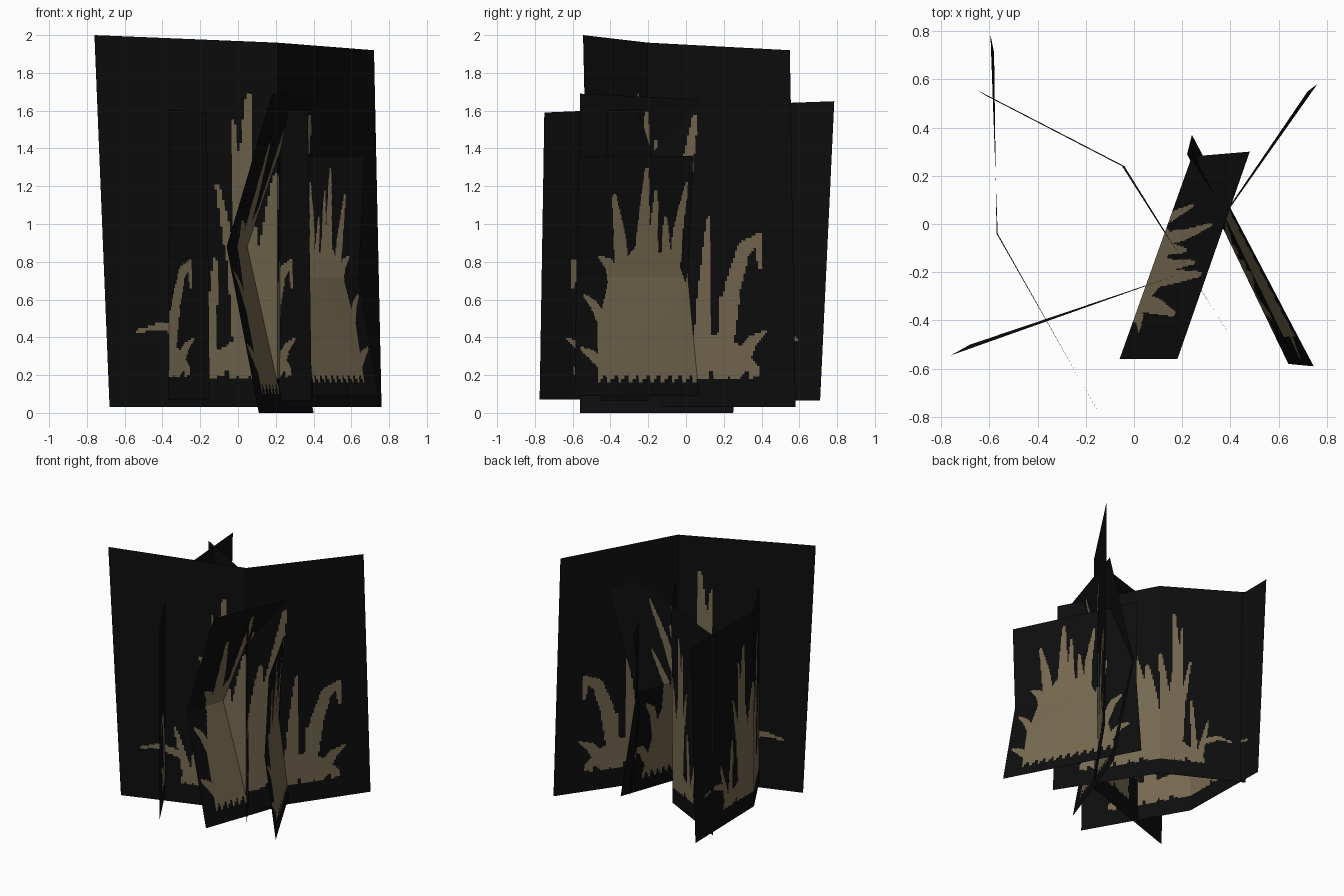
import bpy
from mathutils import Vector

if "Cube" in bpy.data.objects:
    bpy.data.objects.remove(bpy.data.objects["Cube"])


def material(name, rgb):
    m = bpy.data.materials.new(name)
    m.diffuse_color = (*rgb, 1)
    m.use_nodes = True
    m.node_tree.nodes["Principled BSDF"].inputs["Base Color"].default_value = m.diffuse_color
    return m


BLACK = material("card black", (0.004, 0.004, 0.004))
TAN = material("dry grass tan", (0.18, 0.14, 0.08))
N = 140  # cells per card side

# Grass pictures in card space: u -1..1 across, v 0..1 up.
# Each blade: half width at the root, then a path from root to tip.
CLUMP = [
    (.03, (-.55, .2), (-.66, .22), (-.82, .205)),
    (.04, (-.45, .1), (-.5, .2), (-.55, .3)),
    (.04, (-.4, .1), (-.38, .25), (-.36, .4)),
    (.05, (-.2, .1), (-.25, .38), (-.34, .6)),
    (.05, (-.15, .15), (-.22, .5), (-.25, .78)),
    (.07, (-.1, .15), (-.19, .55), (-.16, .85)),
    (.08, (-.05, .1), (-.06, .4), (-.01, .63)),
    (.08, (.04, .1), (.08, .4), (.12, .58)),
    (.08, (.08, .12), (.2, .5), (.33, .8)),
    (.06, (.36, .1), (.38, .3), (.42, .52)),
    (.06, (.5, .1), (.58, .33), (.66, .44), (.76, .47), (.77, .39)),
    (.05, (.6, .1), (.7, .18), (.8, .21)),
    (.05, (.5, .1), (.52, .22), (.5, .3)),
]
CLUMP_MOUND = [(-.52, .1), (-.3, .17), (0, .24), (.3, .2), (.55, .2), (.76, .11)]

BUSH = [
    (.06, (-.6, .1), (-.8, .17), (-.93, .2)),
    (.06, (-.6, .25), (-.78, .38), (-.9, .42)),
    (.07, (-.5, .4), (-.6, .55), (-.72, .58)),
    (.10, (-.42, .4), (-.48, .65), (-.56, .83)),
    (.10, (-.24, .4), (-.2, .7), (-.18, .94)),
    (.08, (-.1, .4), (-.08, .65), (-.06, .85)),
    (.08, (.05, .4), (.08, .6), (.06, .74)),
    (.08, (.16, .4), (.22, .7), (.3, .88)),
    (.08, (.3, .3), (.4, .5), (.5, .66)),
    (.07, (.4, .2), (.6, .38), (.74, .42)),
    (.06, (.5, .12), (.7, .2), (.84, .21)),
]
BUSH_MOUND = [(-.72, .06), (-.74, .3), (-.6, .5), (-.3, .62), (0, .6), (.25, .55), (.5, .3), (.62, .06)]


def in_blade(p, blade):
    width, pts = blade[0], [Vector((u, v * 2)) for u, v in blade[1:]]
    last = len(pts) - 1
    for i in range(last):
        a, d = pts[i], pts[i + 1] - pts[i]
        t = max(0, min(1, (p - a).dot(d) / d.length_squared))
        w = width * (1 - 0.75 * ((i + t) / last) ** 1.5)
        if (p - a - d * t).length < w:
            return True
    return False


def in_mound(u, v, prof, base):
    # area between the root line and a profile running left to right
    if v < base + 0.012 * ((int((u + 1) * 25) * 7) % 3):
        return False
    for (u0, v0), (u1, v1) in zip(prof, prof[1:]):
        lo, hi = min(u0, u1), max(u0, u1)
        if lo <= u <= hi and hi > lo:
            top = v0 + (v1 - v0) * (u - u0) / (u1 - u0)
            if v < top:
                return True
    return False


def picture(blades, mound, base):
    cells = []
    for j in range(N):
        for i in range(N):
            u, v = (i + .5) / N * 2 - 1, (j + .5) / N
            p = Vector((u, v * 2))
            cells.append(int(v > base and (in_mound(u, v, mound, base)
                                           or any(in_blade(p, b) for b in blades))))
    return cells


def card(name, edges, cells, across):
    """Folded card through three edges; across=True lists them left to right,
    otherwise from bottom to top."""
    e = [(Vector(a), Vector(b)) for a, b in edges]

    def point(s, t):
        k = 0 if s < .5 else 1
        f = s * 2 - k
        return e[k][0].lerp(e[k + 1][0], f).lerp(e[k][1].lerp(e[k + 1][1], f), t)

    verts = []
    for j in range(N + 1):
        for i in range(N + 1):
            u, v = i / N, j / N
            verts.append(point(u, v) if across else point(v, u))
    faces = []
    for j in range(N):
        for i in range(N):
            a = j * (N + 1) + i
            faces.append((a, a + 1, a + N + 2, a + N + 1))
    me = bpy.data.meshes.new(name)
    me.from_pydata(verts, [], faces)
    me.materials.append(BLACK)
    me.materials.append(TAN)
    me.polygons.foreach_set("material_index", cells)
    me.update()
    ob = bpy.data.objects.new(name, me)
    bpy.context.collection.objects.link(ob)


clump = picture(CLUMP, CLUMP_MOUND, 0.075)
bush = picture(BUSH, BUSH_MOUND, 0.06)

# Upright cards, folded along a vertical line: (bottom, top) of each edge
card("tall_grass_card", [((-.68, -.50, .03), (-.76, -.545, 2.0)),
                         ((.21, -.20, .03), (.21, -.20, 1.96)),
                         ((.76, .58, .03), (.72, .55, 1.92))], clump, True)
card("left_grass_card", [((-.58, .71, .065), (-.595, .785, 1.65)),
                         ((-.57, -.04, .07), (-.565, -.04, 1.62)),
                         ((-.15, -.775, .07), (-.165, -.75, 1.59))], clump, True)
card("back_grass_card", [((-.61, .53, .065), (-.65, .555, 1.66)),
                         ((-.05, .24, .065), (-.04, .24, 1.63)),
                         ((.39, -.45, .065), (.37, -.42, 1.6))], clump, True)

# Bowed cards, folded along a horizontal line: (front, back) of each edge
card("middle_bush_card", [((.11, -.56, 0), (.40, .25, 0)),
                          ((-.06, -.56, .88), (.24, .28, .88)),
                          ((.18, -.56, 1.69), (.48, .30, 1.65))], bush, False)
card("right_bush_card", [((.745, -.59, .09), (.24, .37, .09)),
                         ((.64, -.58, .72), (.22, .29, .72)),
                         ((.67, -.57, 1.36), (.235, .32, 1.36))], bush, False)
